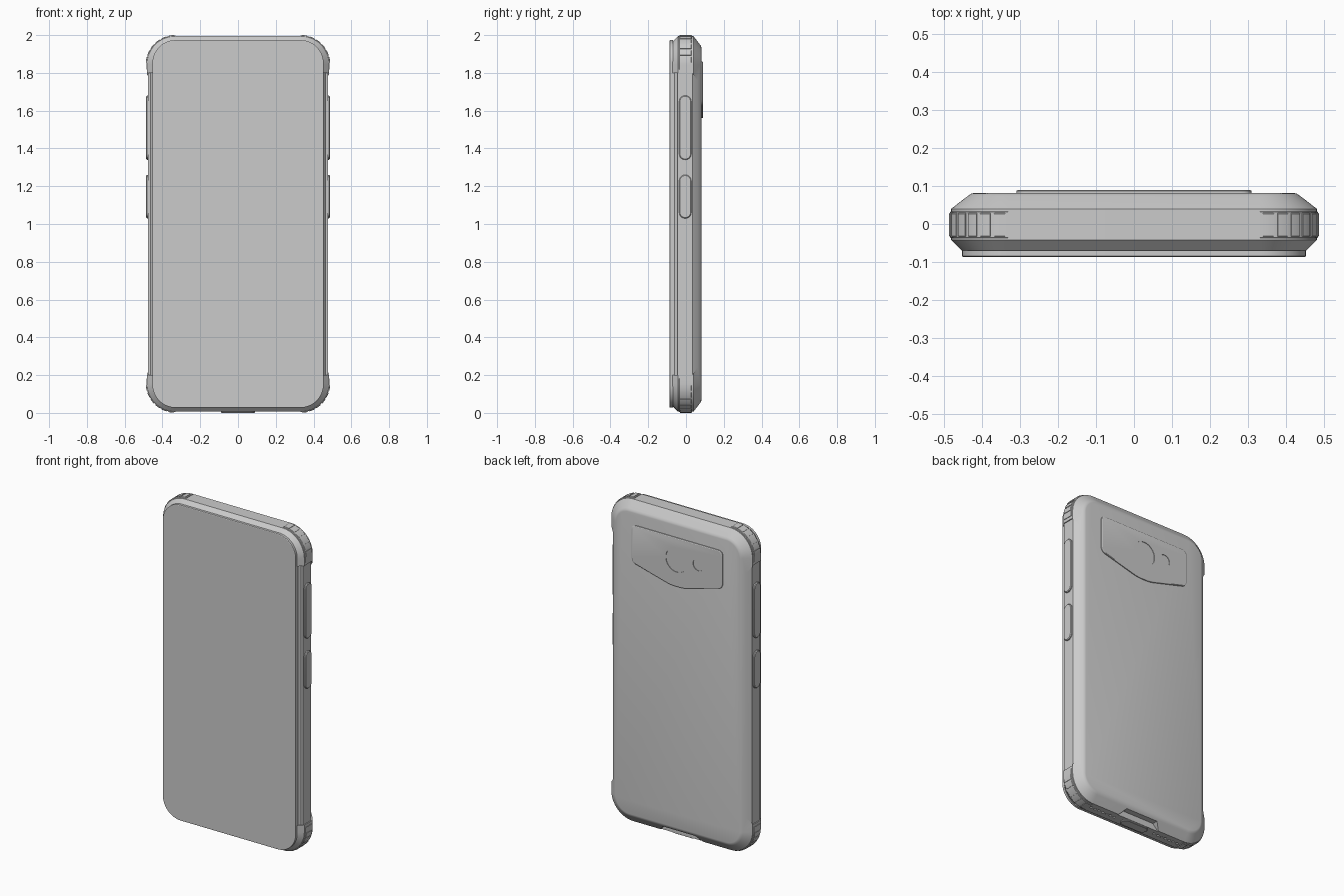
import bpy, bmesh
from math import sin, cos, pi, radians

if "Cube" in bpy.data.objects:
    bpy.data.objects.remove(bpy.data.objects["Cube"])


def loft(name, rings, closed=True, bevel=0.0):
    """Skin equal-length rings of 3D points and cap the ends."""
    bm = bmesh.new()
    vs = [[bm.verts.new(p) for p in r] for r in rings]
    n = len(rings[0])
    for a, b in zip(vs, vs[1:]):
        for i in range(n):
            j = (i + 1) % n
            bm.faces.new((a[i], a[j], b[j], b[i]))
    bm.faces.new(vs[0])
    bm.faces.new(vs[-1])
    bmesh.ops.recalc_face_normals(bm, faces=bm.faces)
    me = bpy.data.meshes.new(name)
    bm.to_mesh(me)
    bm.free()
    ob = bpy.data.objects.new(name, me)
    bpy.context.collection.objects.link(ob)
    return ob


def activate(ob):
    bpy.ops.object.select_all(action='DESELECT')
    ob.select_set(True)
    bpy.context.view_layer.objects.active = ob


def smooth(ob, angle=25):
    activate(ob)
    bpy.ops.object.shade_smooth_by_angle(angle=radians(angle))


def cut(ob, cutter):
    cutter.hide_render = True
    mod = ob.modifiers.new("cut", 'BOOLEAN')
    mod.operation, mod.solver, mod.object = 'DIFFERENCE', 'EXACT', cutter
    activate(ob)
    bpy.ops.object.modifier_apply(modifier=mod.name)
    bpy.data.objects.remove(cutter, do_unlink=True)


def rounded(hu, hv, r, seg=12):
    """Rounded rectangle outline in 2D, centred on the origin."""
    out = []
    for k, (su, sv) in enumerate([(1, 1), (-1, 1), (-1, -1), (1, -1)]):
        for i in range(seg + 1):
            a = (k + i / seg) * pi / 2
            out.append((su * (hu - r) + r * cos(a), sv * (hv - r) + r * sin(a)))
    return out


def corner_round(pts, r, seg=5):
    """Round every corner of a 2D polygon with a small curve."""
    from mathutils import Vector
    out = []
    for i, p in enumerate(pts):
        p, a, b = Vector(p), Vector(pts[i - 1]), Vector(pts[(i + 1) % len(pts)])
        s, e = p + (a - p).normalized() * r, p + (b - p).normalized() * r
        for k in range(seg + 1):
            t = k / seg
            out.append(tuple(s * (1 - t) ** 2 + p * 2 * t * (1 - t) + e * t * t))
    return out


HW, ZB, ZT, R = 0.482, 0.007, 1.994, 0.15
ZC, HH = (ZB + ZT) / 2, (ZT - ZB) / 2


def slab(name, sections, hw, hh, r, seg=16):
    return loft(name, [[(u, y, ZC + v) for u, v in rounded(hw - d, hh - d, r - d, seg)]
                       for y, d in sections])


# body shell with front and back chamfers
body = slab("body_shell", [(-0.073, 0.031), (-0.042, 0), (0.04, 0), (0.074, 0.044),
                           (0.080, 0.053), (0.082, 0.062)], HW, HH, R)

# side recesses between the corners, ends slanting on the back chamfer
section = [(0.6, -0.12), (0.453, -0.12), (0.453, -0.06), (0.463, -0.046), (0.476, -0.044),
           (0.476, 0.034), (0.444, 0.074), (0.438, 0.12), (0.6, 0.12), (0.6, 0.034)]
for s in (-1, 1):
    ends = []
    for z0, d in ((0.2, 1), (1.8, -1)):
        ends.append([(s * x, y, z0 + d * 1.5 * max(0, y - 0.034)) for x, y in section])
    c = loft("side_cutter", ends)
    bm = bmesh.new()
    bm.from_mesh(c.data)
    bmesh.ops.triangulate(bm, faces=bm.faces)
    bm.to_mesh(c.data)
    bm.free()
    cut(body, c)

# thumb notch behind the port
notch = [(-0.17, -0.02), (0.17, -0.02), (0.11, 0.045), (-0.11, 0.045)]
cut(body, loft("notch_cutter", [[(x, y, z) for x, z in notch] for y in (0.034, 0.12)]))

# speaker holes along the bottom
for s in (-1, 1):
    for i in range(7):
        x = s * (0.145 + i * 0.028)
        ring = [(x + 0.008 * cos(k * pi / 5), 0.008 * sin(k * pi / 5)) for k in range(10)]
        cut(body, loft("hole_cutter", [[(u, v, z) for u, v in ring] for z in (-0.02, 0.022)]))
smooth(body)

# glass front
smooth(slab("screen", [(-0.087, 0.003), (-0.085, 0), (-0.07, 0)], 0.453, 0.973, 0.122))

# camera plate with two shallow lens recesses
plate = [(-0.31, 1.86), (-0.31, 1.63), (-0.045, 1.56), (0.045, 1.56), (0.31, 1.63), (0.31, 1.86)]


def plate_ring(y, k):
    pts = corner_round(plate, 0.03)
    return [(x * (1 - k / 0.31), y, 1.71 + (z - 1.71) * (1 - k / 0.15)) for x, z in pts]


cam = loft("camera_plate", [plate_ring(0.075, 0), plate_ring(0.0875, 0), plate_ring(0.09, 0.004)])
for x, z, r in ((0.0, 1.725, 0.075), (-0.148, 1.735, 0.037)):
    ring = [(x + r * cos(k * pi / 24), z + r * sin(k * pi / 24)) for k in range(48)]
    cut(cam, loft("lens_cutter", [[(u, y, v) for u, v in ring] for y in (0.087, 0.11)]))
smooth(cam)


def arc_block(name, sx, top, a0, a1, r0, r1, hy, tail=0.0, seg=4):
    """Block following a body corner between two angles, with an optional straight tail."""
    cx, cz = HW - R, (ZT - R if top else ZB + R)
    path = [(cos(a0 + (a1 - a0) * i / seg), sin(a0 + (a1 - a0) * i / seg), 0) for i in range(seg + 1)]
    if tail:
        path.insert(0, (1, 0, tail))
    rings = []
    for c, s, t in path:
        ring = []
        for r, y in ((r0, -hy), (r1 - 0.002, -hy), (r1, 0.002 - hy),
                     (r1, hy - 0.002), (r1 - 0.002, hy), (r0, hy)):
            dz = r * s - t
            ring.append((sx * (cx + r * c), y - 0.002, cz + (dz if top else -dz)))
        rings.append(ring)
    smooth(loft(name, rings), 30)


# corner bumpers with grip ribs
for sx in (-1, 1):
    for top in (True, False):
        tag = ("top" if top else "bottom") + ("_right" if sx > 0 else "_left")
        arc_block("corner_bumper_" + tag, sx, top, 0, pi / 2, 0.13, 0.1535, 0.035, 0.025, 18)
        for i in range(6):
            a = radians(4 + i * 14.5)
            arc_block("grip_rib_" + tag, sx, top, a, a + radians(10.5), 0.145, 0.1565, 0.031)

# side buttons
for s in (-1, 1):
    for nm, z0, z1 in (("volume_button", 1.34, 1.68), ("power_button", 1.03, 1.26)):
        rings = []
        for x, d in ((0.465, 0), (0.482, 0), (0.486, 0.004)):
            o = rounded(0.032 - d, (z1 - z0) / 2 - d, 0.031 - d, 8)
            rings.append([(s * x, u - 0.004, (z0 + z1) / 2 + v) for u, v in o])
        smooth(loft(nm, rings), 30)

# port cover
rings = []
for z, d in ((0.02, 0), (0.003, 0), (0.0, 0.004)):
    rings.append([(u, v, z) for u, v in rounded(0.09 - d, 0.031 - d, 0.03 - d, 8)])
smooth(loft("port_cover", rings), 30)
